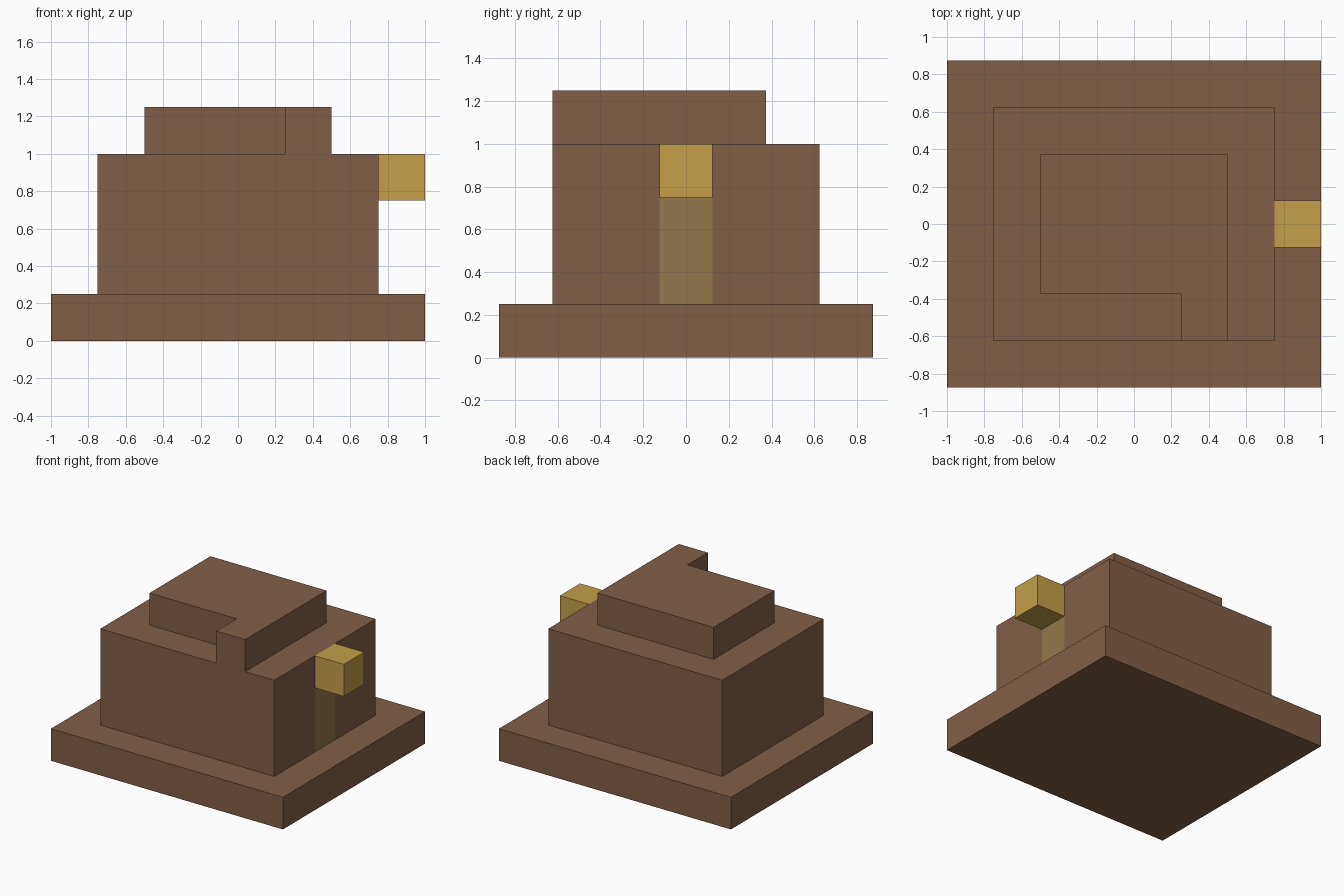
import bpy
import bmesh

cube = bpy.data.objects.get("Cube")
if cube:
    bpy.data.objects.remove(cube, do_unlink=True)


def material(name, rgb):
    linear = [(c / 255 / 12.92) if c < 11 else ((c / 255 + 0.055) / 1.055) ** 2.4 for c in rgb]
    mat = bpy.data.materials.new(name)
    mat.use_nodes = True
    mat.diffuse_color = (*linear, 1)
    mat.node_tree.nodes["Principled BSDF"].inputs["Base Color"].default_value = (*linear, 1)
    return mat


brown = material("brown", (129, 95, 72))
gold = material("gold", (195, 159, 72))
olive = material("olive brown", (146, 120, 76))


def prism(name, outline, bottom, top, mats, cuts=(), rule=None):
    """Extrude a flat outline upwards, optionally cut it and colour faces by a rule."""
    bm = bmesh.new()
    base = bm.faces.new([bm.verts.new((x, y, bottom)) for x, y in outline])
    raised = bmesh.ops.extrude_face_region(bm, geom=[base], use_keep_orig=True)["geom"]
    verts = [v for v in raised if isinstance(v, bmesh.types.BMVert)]
    bmesh.ops.translate(bm, verts=verts, vec=(0, 0, top - bottom))
    for point, normal in cuts:
        bmesh.ops.bisect_plane(bm, geom=bm.verts[:] + bm.edges[:] + bm.faces[:],
                               plane_co=point, plane_no=normal)
    bmesh.ops.recalc_face_normals(bm, faces=bm.faces[:])
    if rule:
        for face in bm.faces:
            face.material_index = int(rule(face.calc_center_median(), face.normal))
    mesh = bpy.data.meshes.new(name)
    bm.to_mesh(mesh)
    bm.free()
    for mat in mats:
        mesh.materials.append(mat)
    obj = bpy.data.objects.new(name, mesh)
    bpy.context.collection.objects.link(obj)
    return obj


def rectangle(x0, x1, y0, y1):
    return [(x0, y0), (x1, y0), (x1, y1), (x0, y1)]


# Base slab
prism("base_slab", rectangle(-1, 1, -0.875, 0.875), 0, 0.25, [brown])

# Main block with a painted strip on its left wall, below the spout
half = 0.125
prism("main_block", rectangle(-0.75, 0.75, -0.625, 0.625), 0.25, 1, [brown, olive],
      cuts=[((0, -half, 0), (0, 1, 0)), ((0, half, 0), (0, 1, 0)), ((0, 0, 0.75), (0, 0, 1))],
      rule=lambda c, n: n.x > 0.9 and abs(c.y) < half and c.z < 0.75)

# Top step with a tab reaching the front wall
prism("top_step", [(-0.5, -0.375), (0.25, -0.375), (0.25, -0.625), (0.5, -0.625),
                   (0.5, 0.375), (-0.5, 0.375)], 1, 1.25, [brown])

# Gold spout
prism("spout", rectangle(0.75, 1, -half, half), 0.75, 1, [gold])
